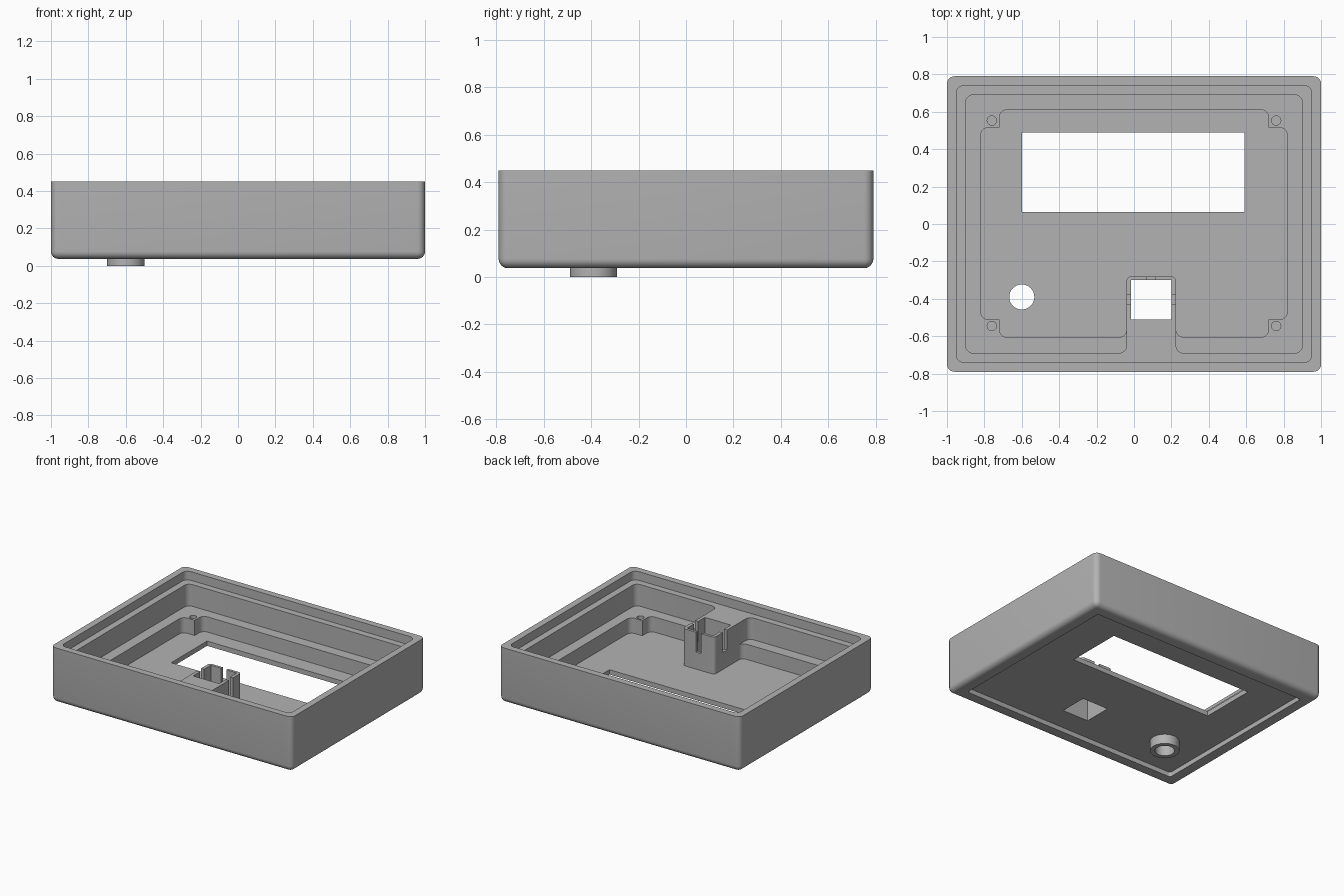
import bpy, bmesh, math
from mathutils import Vector

if "Cube" in bpy.data.objects:
    bpy.data.objects.remove(bpy.data.objects["Cube"], do_unlink=True)

FLOOR, POST, LEDGE, TOP = 0.108, 0.222, 0.385, 0.45   # interior levels
BASE, PANEL = 0.037, 0.072                            # underside levels


def to_object(bm, name):
    bmesh.ops.recalc_face_normals(bm, faces=bm.faces)
    mesh = bpy.data.meshes.new(name)
    bm.to_mesh(mesh)
    bm.free()
    ob = bpy.data.objects.new(name, mesh)
    bpy.context.collection.objects.link(ob)
    return ob


def rounded(corners, steps=6):
    """Replace each (x, y, radius) right-angle corner by an arc."""
    pts = []
    for i, (x, y, r) in enumerate(corners):
        p = Vector((x, y))
        if r == 0:
            pts.append(p)
            continue
        a = (Vector(corners[i - 1][:2]) - p).normalized() * r
        b = (Vector(corners[(i + 1) % len(corners)][:2]) - p).normalized() * r
        for k in range(steps + 1):
            t = k / steps * math.pi / 2
            pts.append(p + a * (1 - math.sin(t)) + b * (1 - math.cos(t)))
    return pts


def prism(name, pts, z0, z1):
    bm = bmesh.new()
    face = bm.faces.new([bm.verts.new((p[0], p[1], z0)) for p in pts])
    ext = bmesh.ops.extrude_face_region(bm, geom=[face])
    verts = [v for v in ext["geom"] if isinstance(v, bmesh.types.BMVert)]
    bmesh.ops.translate(bm, verts=verts, vec=(0, 0, z1 - z0))
    return to_object(bm, name)


def block(name, x0, x1, y0, y1, z0, z1, r=0):
    return prism(name, rounded([(x0, y0, r), (x1, y0, r), (x1, y1, r), (x0, y1, r)]), z0, z1)


def cylinder(name, x, y, r, z0, z1, n=48):
    ring = [(x + r * math.cos(2 * math.pi * k / n), y + r * math.sin(2 * math.pi * k / n))
            for k in range(n)]
    return prism(name, ring, z0, z1)


def combine(target, tool, operation="DIFFERENCE"):
    mod = target.modifiers.new(tool.name, "BOOLEAN")
    mod.operation, mod.solver, mod.object = operation, "EXACT", tool
    bpy.context.view_layer.objects.active = target
    bpy.ops.object.modifier_apply(modifier=mod.name)
    bpy.data.objects.remove(tool, do_unlink=True)


# Outer shell, rounded on vertical and lower edges
bm = bmesh.new()
bmesh.ops.create_cube(bm, size=1)
for v in bm.verts:
    v.co = (v.co.x * 2, v.co.y * 1.58, BASE if v.co.z < 0 else TOP)
edges = [e for e in bm.edges if min(v.co.z for v in e.verts) < TOP - 0.01]
bmesh.ops.bevel(bm, geom=edges, offset=0.04, segments=6, profile=0.5, affect="EDGES")
case = to_object(bm, "enclosure_case")

# Lid seat and underside panel recess
combine(case, block("lid_seat", -0.95, 0.95, -0.74, 0.74, LEDGE, 0.6, 0.04))
combine(case, block("panel_recess", -0.9, 0.9, -0.69, 0.69, -0.1, PANEL, 0.02))

# Main cavity and deeper well, both leaving the front socket tower standing
R = 0.04


def tower(front):
    return [(-0.04, front, R), (-0.04, -0.28, 0.025), (0.225, -0.28, 0.025), (0.225, front, R)]


cavity = [(-0.9, -0.69, R)] + tower(-0.69) + [(0.9, -0.69, R), (0.9, 0.69, R), (-0.9, 0.69, R)]
combine(case, prism("cavity", rounded(cavity), POST, 0.6))


def corner_post(sx, y, notch):
    """Outline around one post, listed from the side wall to the end wall."""
    return [(sx * 0.82, notch, R), (sx * 0.72, notch, 0), (sx * 0.72, y, R)]


well = (corner_post(-1, -0.605, -0.51) + tower(-0.605) + corner_post(1, -0.605, -0.51)[::-1]
        + corner_post(1, 0.61, 0.515) + corner_post(-1, 0.61, 0.515)[::-1])
combine(case, prism("well", rounded(well), FLOOR, 0.6))

# Round collar under the floor
combine(case, cylinder("collar", -0.6, -0.39, 0.1, 0, 0.09), "UNION")

# Openings through the floor
combine(case, block("display_window", -0.6, 0.59, 0.065, 0.49, -0.1, 0.2))
combine(case, block("socket_hole", -0.015, 0.2, -0.51, -0.3, -0.1, 0.6))
combine(case, cylinder("collar_hole", -0.6, -0.39, 0.067, -0.1, 0.2))

# Clip slots in the tower walls
combine(case, block("side_slots", -0.1, 0.28, -0.43, -0.38, 0.235, 0.6))
combine(case, block("back_slot", 0.07, 0.115, -0.35, -0.24, 0.235, 0.6))

# Screw holes in the corner posts
for x in (-0.76, 0.76):
    for y in (-0.545, 0.553):
        combine(case, cylinder("screw_hole", x, y, 0.025, 0.13, 0.6, 24))

# Single grey plastic
grey = bpy.data.materials.new("grey_plastic")
grey.use_nodes = True
colour = (0.45, 0.45, 0.45, 1)
grey.diffuse_color = colour
grey.node_tree.nodes["Principled BSDF"].inputs["Base Color"].default_value = colour
case.data.materials.clear()
case.data.materials.append(grey)
for face in case.data.polygons:
    face.material_index = 0

bpy.ops.object.select_all(action="DESELECT")
case.select_set(True)
bpy.context.view_layer.objects.active = case
bpy.ops.object.shade_smooth_by_angle(angle=math.radians(30))
